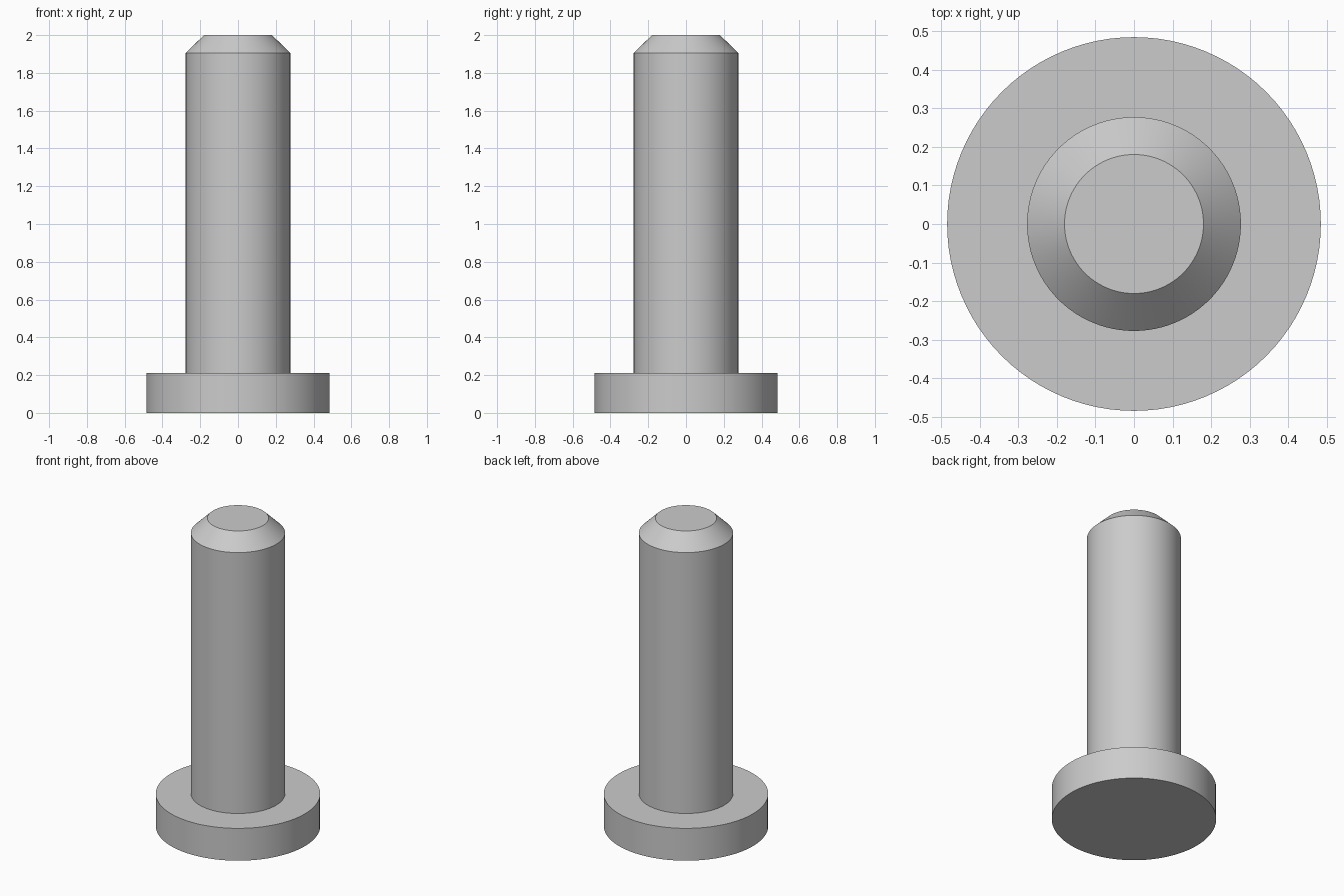
import bpy
import bmesh
import math
from mathutils import Matrix

cube = bpy.data.objects.get("Cube")
if cube:
    bpy.data.objects.remove(cube, do_unlink=True)

SIDES = 96
COLOUR = (0.6, 0.6, 0.6, 1.0)

# Single plain metal colour
metal = bpy.data.materials.new("plain_grey_metal")
metal.use_nodes = True
metal.diffuse_color = COLOUR
metal.node_tree.nodes["Principled BSDF"].inputs["Base Color"].default_value = COLOUR


def lathe(name, profile):
    """Spin a closed (radius, height) outline around the z axis."""
    bm = bmesh.new()
    verts = [bm.verts.new((r, 0, z)) for r, z in profile]
    edges = [bm.edges.new(pair) for pair in zip(verts, verts[1:])]
    bmesh.ops.spin(bm, geom=verts + edges, cent=(0, 0, 0), axis=(0, 0, 1),
                   angle=math.tau, steps=SIDES, use_merge=True)
    bmesh.ops.remove_doubles(bm, verts=bm.verts, dist=0.0001)
    # Close the flat ends with single caps
    rims = [e for e in bm.edges if e.is_boundary]
    bmesh.ops.holes_fill(bm, edges=rims, sides=0)
    bmesh.ops.recalc_face_normals(bm, faces=bm.faces)
    mesh = bpy.data.meshes.new(name)
    bm.to_mesh(mesh)
    bm.free()
    mesh.materials.append(metal)
    obj = bpy.data.objects.new(name, mesh)
    bpy.context.collection.objects.link(obj)
    bpy.ops.object.select_all(action='DESELECT')
    obj.select_set(True)
    bpy.context.view_layer.objects.active = obj
    bpy.ops.object.shade_smooth_by_angle(angle=math.radians(30))
    return obj


HEAD_RADIUS, HEAD_TOP = 0.484, 0.21
SHANK_RADIUS, SHANK_TOP = 0.277, 1.905
TIP_RADIUS, TIP_TOP = 0.18, 2.0

# Flat head, shank and chamfered tip turned as one solid
lathe("headed_pin", [
    (HEAD_RADIUS, 0),
    (HEAD_RADIUS, HEAD_TOP),
    (SHANK_RADIUS, HEAD_TOP),
    (SHANK_RADIUS, SHANK_TOP),
    (TIP_RADIUS, TIP_TOP),
])
